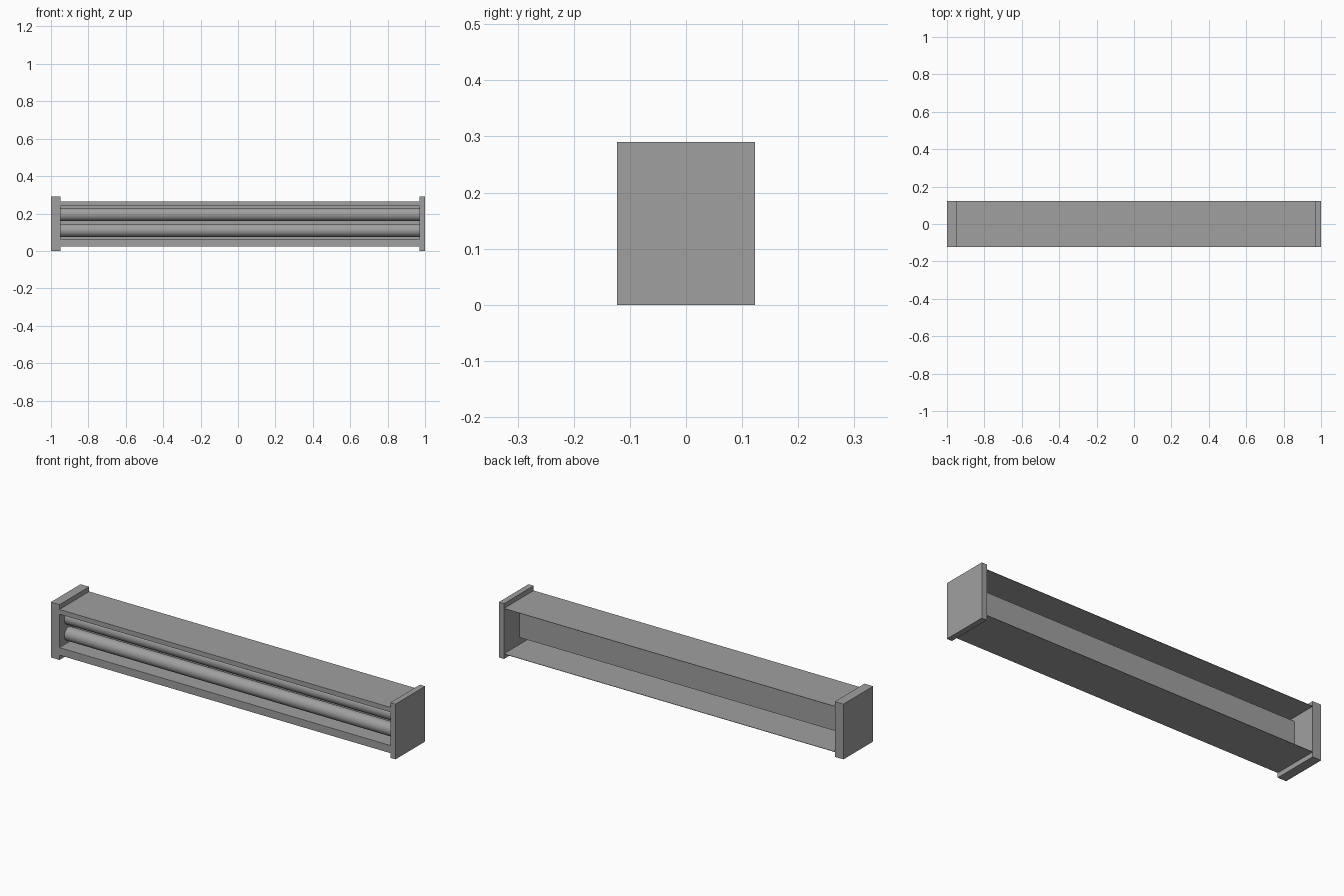
import bpy, bmesh, math

cube = bpy.data.objects.get("Cube")
if cube:
    bpy.data.objects.remove(cube, do_unlink=True)

# Single grey metal colour
grey = bpy.data.materials.new("mid grey")
grey.use_nodes = True
COLOR = (0.35, 0.35, 0.35, 1)
grey.diffuse_color = COLOR
grey.node_tree.nodes["Principled BSDF"].inputs["Base Color"].default_value = COLOR

# Shared dimensions
LEFT, RIGHT = -0.95, 0.97        # inner faces of the end caps
DEPTH, HEIGHT = 0.123, 0.29      # half depth and full height
BASE, TOP = 0.025, 0.265         # outer housing
LOW, HIGH = 0.065, 0.24          # front recess
PANEL = -0.008                   # back of the recess


def make_object(name, bm):
    mesh = bpy.data.meshes.new(name)
    bm.to_mesh(mesh)
    bm.free()
    mesh.materials.append(grey)
    obj = bpy.data.objects.new(name, mesh)
    bpy.context.collection.objects.link(obj)
    return obj


def end_cap(name, x0, x1):
    bm = bmesh.new()
    bmesh.ops.create_cube(bm, size=1)
    bmesh.ops.scale(bm, vec=(x1 - x0, 2 * DEPTH, HEIGHT), verts=bm.verts)
    bmesh.ops.translate(bm, vec=((x0 + x1) / 2, 0, HEIGHT / 2), verts=bm.verts)
    return make_object(name, bm)


def tube(name, z, radius=0.035):
    bpy.ops.mesh.primitive_cylinder_add(
        vertices=48, radius=radius, depth=RIGHT - LEFT,
        location=((LEFT + RIGHT) / 2, PANEL - radius - 0.004, z),
        rotation=(0, math.pi / 2, 0))
    obj = bpy.context.object
    obj.name = name
    obj.data.materials.append(grey)
    bpy.ops.object.shade_smooth_by_angle(angle=math.radians(40))
    return obj


# Folded sheet housing: open at the back, with a recessed tray at the front
profile = [(DEPTH, BASE), (-DEPTH, BASE), (-DEPTH, LOW), (PANEL, LOW),
           (PANEL, HIGH), (-DEPTH, HIGH), (-DEPTH, TOP), (DEPTH, TOP)]
bm = bmesh.new()
rows = [[bm.verts.new((x, y, z)) for y, z in profile] for x in (LEFT, RIGHT)]
for i in range(len(profile) - 1):
    bm.faces.new((rows[0][i], rows[0][i + 1], rows[1][i + 1], rows[1][i]))
housing = make_object("housing", bm)
sheet = housing.modifiers.new("sheet thickness", "SOLIDIFY")
sheet.thickness = 0.002
sheet.offset = 1
sheet.use_even_offset = True

# End caps
end_cap("right_end_cap", -1, LEFT)
end_cap("left_end_cap", RIGHT, 1)

# Long tubes lying side by side in the recess
tube("lower_tube", 0.11)
tube("upper_tube", 0.195)
